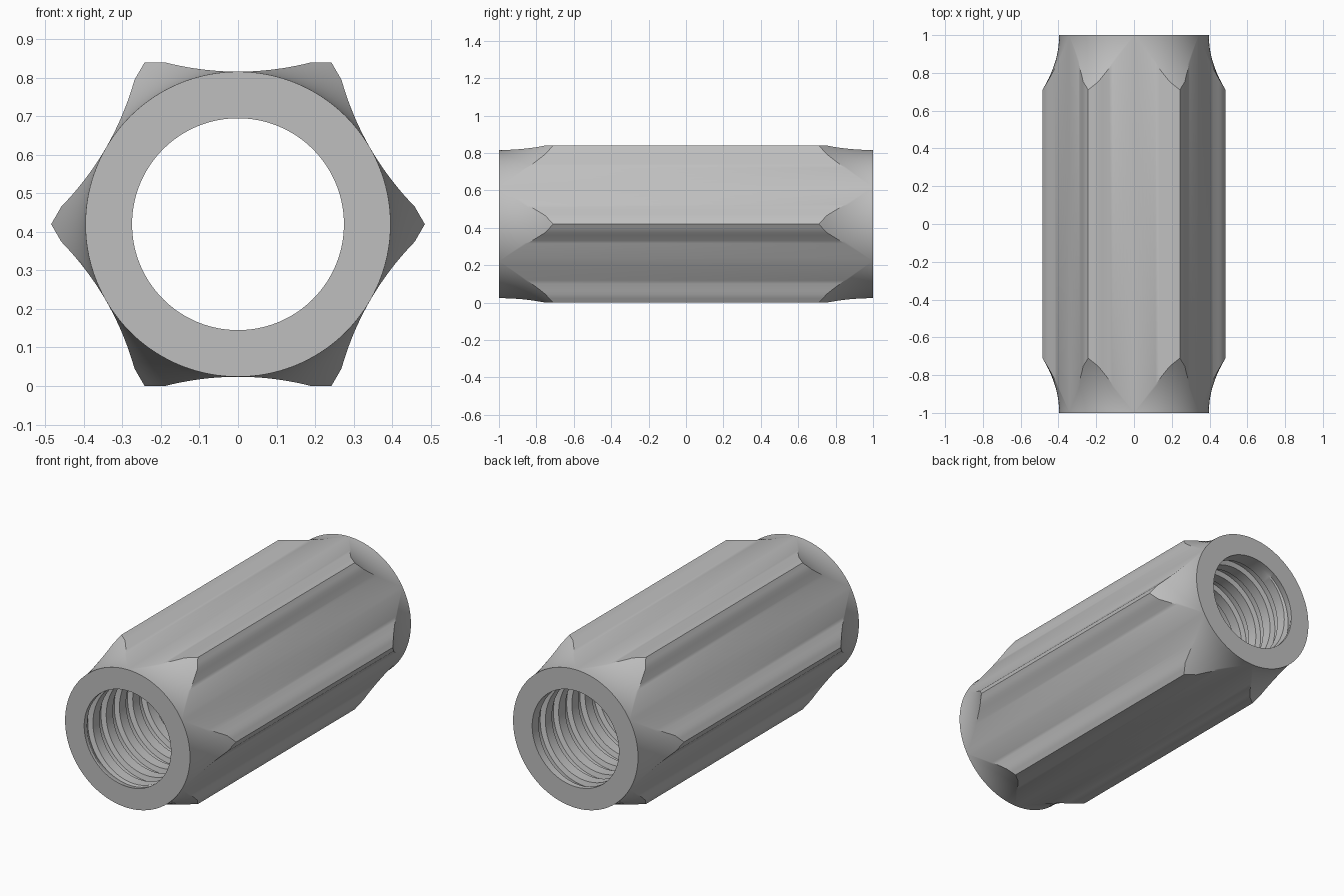
import bpy, bmesh
from math import sin, cos, atan2, hypot, sqrt, pi

cube = bpy.data.objects.get("Cube")
if cube:
    bpy.data.objects.remove(cube)

# Main sizes
APOTHEM, MID, HALF_SIDE, LIP = 0.42, 0.396, 0.2425, 0.19
CORNER = hypot(APOTHEM, HALF_SIDE)
TAPER, BORE, DEPTH, PITCH = 0.29, 0.275, 0.028, 0.12
CENTRE_Z = APOTHEM


def section():
    """Six hollowed sides with a narrow flat lip next to each corner."""
    ts = [LIP * k / 10 for k in range(-10, 11)]
    ts = [-HALF_SIDE, -(HALF_SIDE + LIP) / 2] + ts + [(HALF_SIDE + LIP) / 2]
    out = []
    for side in range(6):
        for t in ts:
            h = MID + (APOTHEM - MID) * min(1, abs(t) / LIP) ** 2
            out.append((atan2(t, h) + pi / 6 + side * pi / 3, hypot(t, h)))
    return out


def end_rows(r, steps=10):
    """Concave turned end, from the corner radius in to the end ring."""
    start = 1 - TAPER * sqrt(max(0, r - MID) / (CORNER - MID))
    ys = [start + (1 - start) * k / steps for k in range(steps + 1)]
    return [(y, MID + (CORNER - MID) * ((1 - y) / TAPER) ** 2) for y in ys]


def thread_rows(angle):
    """Helical groove that fades out at both mouths."""
    shape = [(0, 0), (0.5, 0), (0.56, 1), (0.94, 1)]
    turns = int(2 / PITCH) + 3
    rows = []
    for n in range(turns):
        for frac, d in shape:
            y = 1 + PITCH - (n + frac + angle / (2 * pi)) * PITCH
            y = max(-1, min(1, y))
            fade = min(1, max(0, (1 - abs(y) - 0.03) / 0.03))
            rows.append((y, BORE + DEPTH * d * fade))
    rows.append((-1, BORE))
    return [(1, BORE)] + rows


# Each column runs along the outside, then back through the bore
columns = section()
columns.append((columns[0][0] + 2 * pi, columns[0][1]))
bm = bmesh.new()
grid = []
for angle, radius in columns:
    front = end_rows(radius)
    loop = [(-y, r) for y, r in reversed(front)] + front + thread_rows(angle)
    grid.append([bm.verts.new((r * cos(angle), y, CENTRE_Z + r * sin(angle)))
                 for y, r in loop])
for a, b in zip(grid, grid[1:]):
    for j in range(len(a)):
        k = (j + 1) % len(a)
        bm.faces.new((a[j], a[k], b[k], b[j]))
bmesh.ops.remove_doubles(bm, verts=bm.verts, dist=0.0002)
bmesh.ops.recalc_face_normals(bm, faces=bm.faces)

mesh = bpy.data.meshes.new("threaded_hex_sleeve")
bm.to_mesh(mesh)
bm.free()
sleeve = bpy.data.objects.new("threaded_hex_sleeve", mesh)
bpy.context.collection.objects.link(sleeve)

# Single grey metal colour
metal = bpy.data.materials.new("grey_metal")
metal.use_nodes = True
grey = (0.52, 0.52, 0.52, 1)
metal.diffuse_color = grey
metal.node_tree.nodes["Principled BSDF"].inputs["Base Color"].default_value = grey
mesh.materials.append(metal)

bpy.context.view_layer.objects.active = sleeve
sleeve.select_set(True)
bpy.ops.object.shade_smooth_by_angle(angle=0.5)
